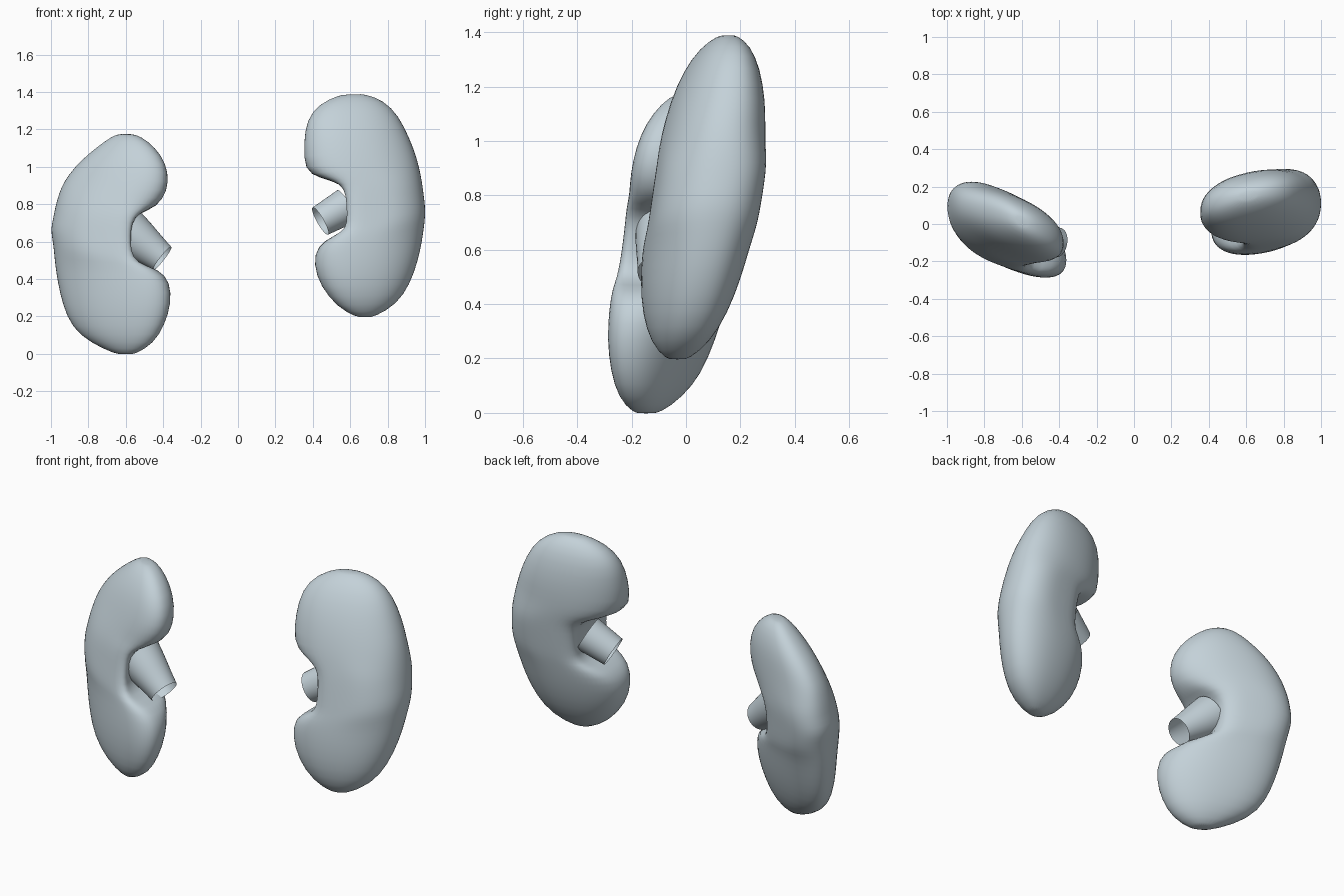
import bpy, bmesh, math
from mathutils import Vector

cube = bpy.data.objects.get("Cube")
if cube:
    bpy.data.objects.remove(cube, do_unlink=True)

# Single pale blue-grey material
mat = bpy.data.materials.new("pale_blue_grey")
mat.use_nodes = True
colour = (0.55, 0.64, 0.69, 1)
mat.diffuse_color = colour
mat.node_tree.nodes["Principled BSDF"].inputs["Base Color"].default_value = colour


def loft(name, rings, capped):
    """Skin a list of closed point rings into a smooth object."""
    bm = bmesh.new()
    loops = [[bm.verts.new(point) for point in ring] for ring in rings]
    count = len(loops[0])
    for lower, upper in zip(loops, loops[1:]):
        for i in range(count):
            j = (i + 1) % count
            bm.faces.new((lower[i], lower[j], upper[j], upper[i]))
    if capped:
        for loop in (loops[0], loops[-1]):
            centre = bm.verts.new(sum((v.co for v in loop), Vector()) / count)
            for i in range(count):
                bm.faces.new((loop[i], loop[(i + 1) % count], centre))
    bmesh.ops.recalc_face_normals(bm, faces=bm.faces[:])
    for face in bm.faces:
        face.smooth = True
    mesh = bpy.data.meshes.new(name)
    bm.to_mesh(mesh)
    bm.free()
    mesh.materials.append(mat)
    obj = bpy.data.objects.new(name, mesh)
    bpy.context.collection.objects.link(obj)
    smooth = obj.modifiers.new("smooth_surface", "SUBSURF")
    smooth.levels = smooth.render_levels = 1


def rounded(value, power):
    return math.copysign(abs(value) ** power, value)


def bean(name, side, sections, depth, y_low, y_high, slope, segments=28):
    """Bean-shaped body: each section joins an inner and an outer edge point."""
    bottom = sections[0][1] - 0.01
    height = sections[-1][1] + 0.01 - bottom
    rings = []
    for inner_x, inner_z, outer_x, outer_z in sections:
        cx, cz = (inner_x + outer_x) / 2, (inner_z + outer_z) / 2
        ax, az = (outer_x - inner_x) / 2, (outer_z - inner_z) / 2
        t = (cz - bottom) / height
        extent = depth * math.sqrt(max(0.02, 1 - abs(2 * t - 1) ** 2.8))
        lean = min(abs(slope * ax), extent * 0.8)
        half = math.sqrt(extent ** 2 - lean ** 2)
        cy = y_low + (y_high - y_low) * t + slope * (cx - 0.68)
        # Sections near the notch get full lips with a hollow between them
        notch = max(0, (inner_x - 0.36) / 0.2) if abs(t - 0.47) < 0.2 else 0
        ring = []
        for i in range(segments):
            angle = math.tau * i / segments
            c, s = math.cos(angle), math.sin(angle)
            power = 0.9 - 0.4 * min(1, notch) * (c < 0)
            u, v = rounded(c, power), rounded(s, power)
            hollow = 0.05 * notch * max(0, -c) ** 8
            ring.append(Vector((side * (cx + ax * u + hollow),
                                cy + lean * u + half * v, cz + az * u)))
        rings.append(ring)
    loft(name, rings, True)


def tube(name, start, end, radii, segments=20):
    """Open, thin-walled duct narrowing towards its mouth."""
    start, end = Vector(start), Vector(end)
    turn = (end - start).to_track_quat("Z", "Y")
    rings = []
    for k, radius in enumerate(radii):
        centre = start.lerp(end, k / (len(radii) - 1))
        rings.append([centre + turn @ Vector((radius * math.cos(math.tau * i / segments),
                                              radius * math.sin(math.tau * i / segments), 0))
                      for i in range(segments)])
    loft(name, rings, False)


# Sections run from bottom to top: inner x, inner z, outer x, outer z
left_sections = [
    (.63, .197, .73, .197), (.53, .25, .85, .265), (.44, .36, .92, .37),
    (.4, .48, .965, .5), (.41, .58, .985, .6), (.48, .63, .995, .67),
    (.545, .665, 1.002, .73), (.55, .74, 1.002, .79), (.545, .85, .993, .86),
    (.52, .91, .985, .92), (.42, .94, .97, 1), (.35, .98, .95, 1.07),
    (.35, 1.13, .92, 1.15), (.365, 1.25, .86, 1.275), (.43, 1.335, .78, 1.355),
    (.54, 1.385, .68, 1.39)]
right_sections = [
    (.55, -.003, .66, 0), (.45, .055, .79, .06), (.39, .155, .89, .14),
    (.355, .27, .94, .265), (.36, .385, .965, .38), (.41, .455, .98, .48),
    (.51, .485, .985, .55), (.54, .55, .993, .61), (.54, .63, 1.003, .67),
    (.535, .7, .988, .73), (.5, .75, .978, .79), (.43, .785, .958, .86),
    (.375, .87, .933, .92), (.37, .97, .875, 1), (.405, 1.06, .8, 1.07),
    (.48, 1.14, .71, 1.14), (.55, 1.175, .65, 1.175)]

# Bodies
bean("left_bean_body", 1, left_sections, .198, -.033, .165, .17)
bean("right_bean_body", -1, right_sections, .213, -.117, .045, .38)

# Ducts leaving each notch
tube("left_duct", (.58, .075, .79), (.44, .04, .71), (.1, .095, .09, .085))
tube("right_duct", (-.59, -.065, .655), (-.405, -.1, .51), (.125, .112, .094, .08))
